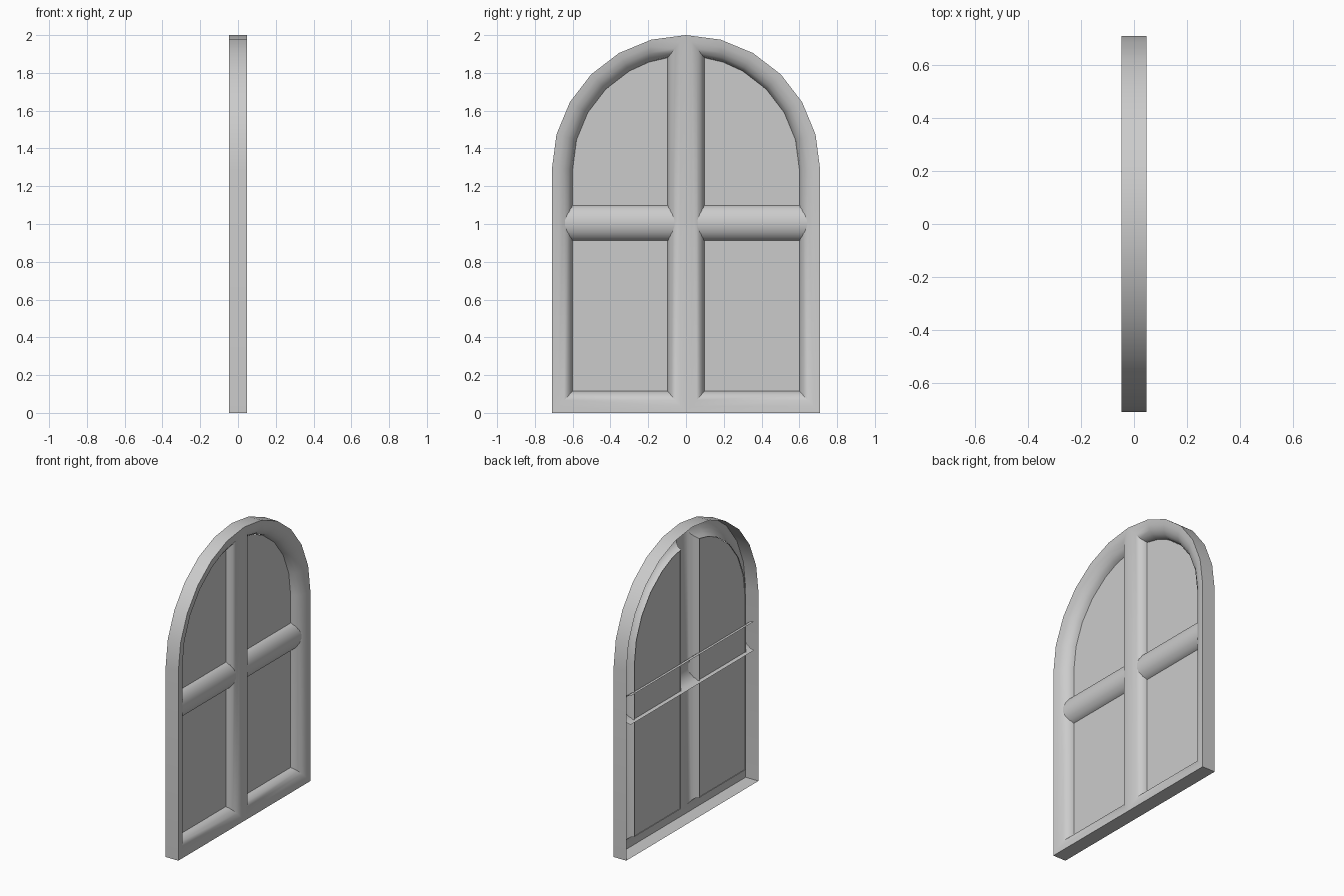
import bpy
import math

if "Cube" in bpy.data.objects:
    bpy.data.objects.remove(bpy.data.objects["Cube"])

R, SPRING = 0.71, 1.29          # arch radius and spring height
FRONT, BACK, LIP, GLASS = 0.048, -0.048, -0.032, -0.024


def make(name, verts, faces, mirror=True):
    me = bpy.data.meshes.new(name)
    me.from_pydata(verts, [], faces)
    ob = bpy.data.objects.new(name, me)
    bpy.context.collection.objects.link(ob)
    bpy.ops.object.select_all(action='DESELECT')
    ob.select_set(True)
    bpy.context.view_layer.objects.active = ob
    if mirror:
        m = ob.modifiers.new("mirror", 'MIRROR')
        m.use_axis = (False, True, False)
        m.merge_threshold = 0.0005
        bpy.ops.object.modifier_apply(modifier=m.name)
    bpy.ops.object.shade_smooth_by_angle(angle=math.radians(40))
    return ob


def arc(radius, degrees):
    return [(radius * math.cos(math.radians(a)), SPRING + radius * math.sin(math.radians(a)))
            for a in degrees]


# Matching outer and inner outlines of one half of the window, as (y, z)
outer = [(0, 0), (R, 0)] + arc(R, range(0, 91, 15))
inner = [(0.097, 0.115), (0.6, 0.115)] + arc(0.6, [0, 15, 30, 45, 60, 71]) + [(0.097, 1.88)]
n = len(outer)

# Frame and mullion: rounded shell swept from the outer outline to the pane opening
STEPS = 5
verts, faces = [], []
for k in range(STEPS + 1):
    a = math.pi / 2 * k / STEPS
    t, x = math.sin(a), LIP + (FRONT - LIP) * math.cos(a)
    verts += [(x, o[0] + (i[0] - o[0]) * t, o[1] + (i[1] - o[1]) * t)
              for o, i in zip(outer, inner)]
for k in range(STEPS):
    for j in range(n):
        j2 = (j + 1) % n
        faces.append((k * n + j, k * n + j2, (k + 1) * n + j2, (k + 1) * n + j))
# Outer wall, open at the back
base = len(verts)
verts += [(BACK, y, z) for y, z in outer]
faces += [(j, base + j, base + j + 1, j + 1) for j in range(n - 1)]
make("window_frame", verts, faces)

# Two glass panes
make("window_panes", [(GLASS, y, z) for y, z in inner], [tuple(range(n))])

# Horizontal glazing bar: open half-round running behind the frame and mullion
SEG, HALF = 9, 0.665
verts = []
for k in range(SEG + 1):
    a = math.pi * k / SEG
    x = BACK + 0.078 * math.sin(a)
    z = 1.005 - 0.098 * math.cos(a)
    verts += [(x, -HALF, z), (x, HALF, z)]
faces = [(2 * k, 2 * k + 1, 2 * k + 3, 2 * k + 2) for k in range(SEG)]
make("glazing_bar", verts, faces, mirror=False)
